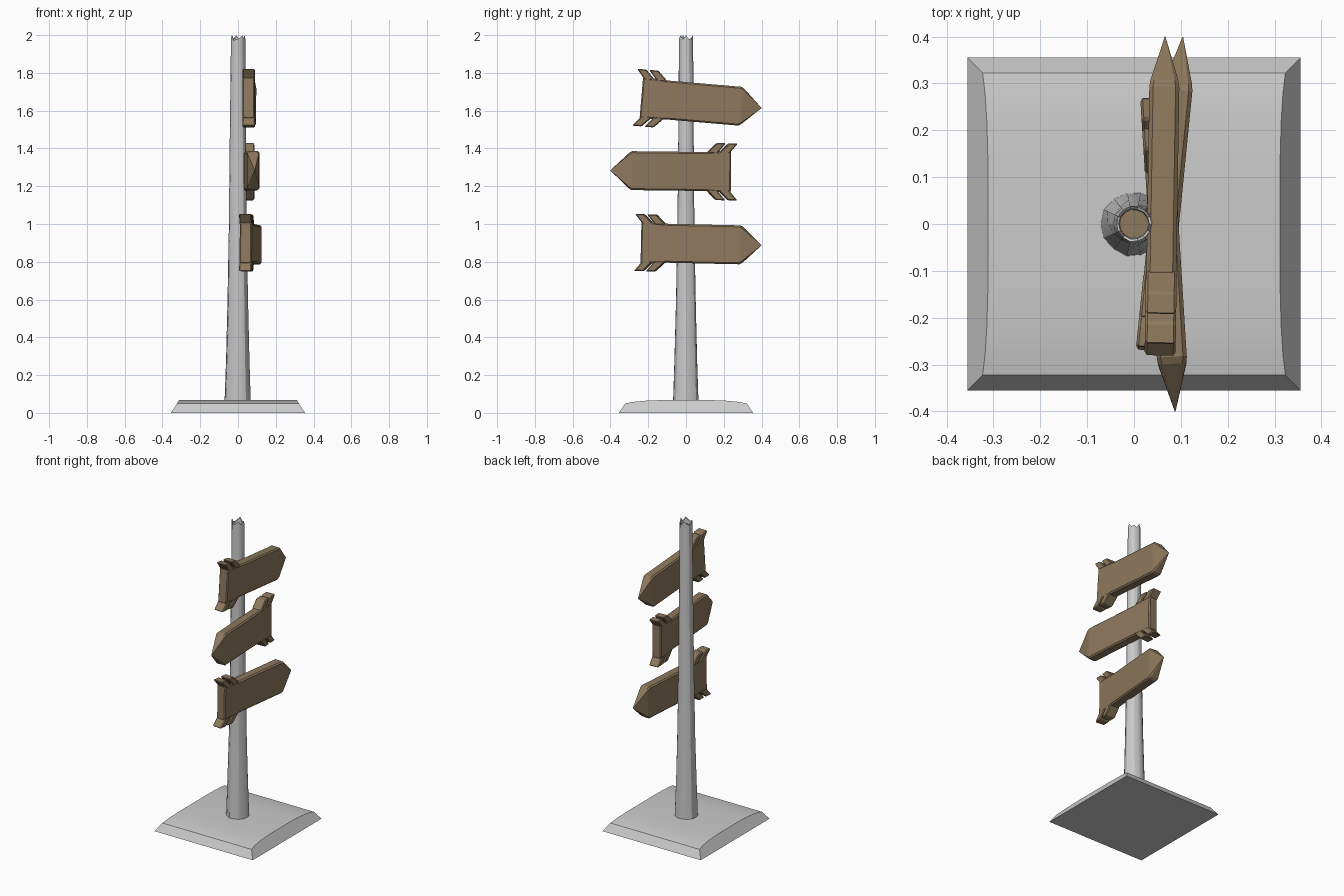
import bpy, bmesh, math, random
from mathutils import Matrix, Vector

if "Cube" in bpy.data.objects:
    bpy.data.objects.remove(bpy.data.objects["Cube"])

random.seed(4)

wood = bpy.data.materials.new("wood")
wood.diffuse_color = (0.27, 0.19, 0.11, 1)
wood.use_nodes = True
wood.node_tree.nodes["Principled BSDF"].inputs["Base Color"].default_value = wood.diffuse_color


def make_object(name, verts, faces, mat=None, smooth=None):
    mesh = bpy.data.meshes.new(name)
    mesh.from_pydata([tuple(v) for v in verts], [], faces)
    bm = bmesh.new()
    bm.from_mesh(mesh)
    bmesh.ops.recalc_face_normals(bm, faces=bm.faces)
    bm.to_mesh(mesh)
    bm.free()
    obj = bpy.data.objects.new(name, mesh)
    bpy.context.collection.objects.link(obj)
    if mat:
        mesh.materials.append(mat)
    if smooth:
        bpy.ops.object.select_all(action='DESELECT')
        obj.select_set(True)
        bpy.context.view_layer.objects.active = obj
        bpy.ops.object.shade_smooth_by_angle(angle=math.radians(smooth))
    return obj


def loft(rings, cap_start=True, cap_end=True):
    n = len(rings[0])
    verts = [v for r in rings for v in r]
    faces = []
    for k in range(len(rings) - 1):
        a, b = k * n, (k + 1) * n
        faces += [(a + i, a + (i + 1) % n, b + (i + 1) % n, b + i) for i in range(n)]
    if cap_start:
        faces.append(tuple(range(n)))
    if cap_end:
        faces.append(tuple(range(len(verts) - n, len(verts))))
    return verts, faces


# Base slab: crowned top, all four sides sloping inwards
half = [(0.355, 0), (0.322, 0.05), (0.28, 0.058), (0.22, 0.064), (0.13, 0.068)]
profile = [(-y, z) for y, z in half] + [(y, z) for y, z in reversed(half)]
rings = [[Vector((s * (0.355 - 0.64 * z), y, z)) for y, z in profile] for s in (-1, 1)]
make_object("base_slab", *loft(rings), smooth=20)

# Post: tapered hand-hewn pole with splintered, hollowed top
SIDES = 14
wobble = [random.uniform(-1, 1) for _ in range(SIDES)]
levels = [(0.04, 0.070), (0.28, 0.062), (0.6, 0.054), (1.0, 0.047),
          (1.4, 0.043), (1.75, 0.040), (1.98, 0.038)]
rings = []
for k, (z, r) in enumerate(levels):
    top = k == len(levels) - 1
    amount = 0.003 * (1 - z / 2.2)
    ring = []
    for i in range(SIDES):
        a = 2 * math.pi * i / SIDES
        rr = r + amount * wobble[i] + random.uniform(-0.0008, 0.0008)
        zz = (1.999 if i % 4 == 0 else 1.972 + 0.006 * (i % 3)) if top else z
        ring.append(Vector((rr * math.cos(a), rr * math.sin(a), zz)))
    rings.append(ring)
rings.append([Vector((v.x * 0.86, v.y * 0.86, v.z - 0.004)) for v in rings[-1]])
rings.append([Vector((v.x * 0.95, v.y * 0.95, 1.955)) for v in rings[-1]])
make_object("post", *loft(rings, cap_end=False), smooth=25)
core = [Vector((v.x, v.y, 1.956)) for v in rings[-1]]
make_object("post_core", core, [tuple(range(SIDES))], wood)


# Signs: pointed boards with two pairs of fletching
T = 0.032   # half thickness


def section(u, t, v, c):
    pts = [(t, v - c), (t - c, v), (c - t, v), (-t, v - c),
           (-t, c - v), (c - t, -v), (t - c, -v), (t, c - v)]
    return [Vector((x, u, z)) for x, z in pts]


def sign(name, x, z, direction, slope_x, slope_z):
    place = (Matrix.Translation((x, 0, z))
             @ Matrix.Rotation(-slope_x, 4, 'Z')
             @ Matrix.Rotation(slope_z, 4, 'X')
             @ Matrix.Diagonal((1, direction, 1, 1)))
    board = [section(-0.237, T - 0.006, 0.105, 0.008),
             section(-0.23, T, 0.112, 0.008),
             section(-0.10, T, 0.103, 0.008),
             section(0.285, T, 0.103, 0.008),
             section(0.30, T - 0.002, 0.095, 0.008),
             section(0.401, 0.0008, 0.001, 0.0002)]
    verts, faces = loft(board)
    make_object(name + "_board", [place @ v for v in verts], faces, wood)

    # Fletching: slanted prisms mirrored above and below
    verts, faces = [], []
    for shift in (0, 0.064):
        for side in (-1, 1):
            outline = [(-0.272, 0.151), (-0.224, 0.151), (-0.168, 0.095), (-0.225, 0.095)]
            prism = [[Vector((t, u + shift, side * v)) for u, v in outline]
                     for t in (-T - 0.001, T + 0.001)]
            pv, pf = loft(prism)
            faces += [tuple(i + len(verts) for i in f) for f in pf]
            verts += pv
    fl = make_object(name + "_fletching", [place @ v for v in verts], faces, wood)
    bev = fl.modifiers.new("bevel", 'BEVEL')
    bev.width = 0.005
    bev.segments = 1


sign("top_sign", 0.060, 1.648, 1, 0.016, -0.085)
sign("middle_sign", 0.063, 1.279, -1, -0.062, -0.012)
sign("bottom_sign", 0.064, 0.896, 1, 0.100, -0.022)
